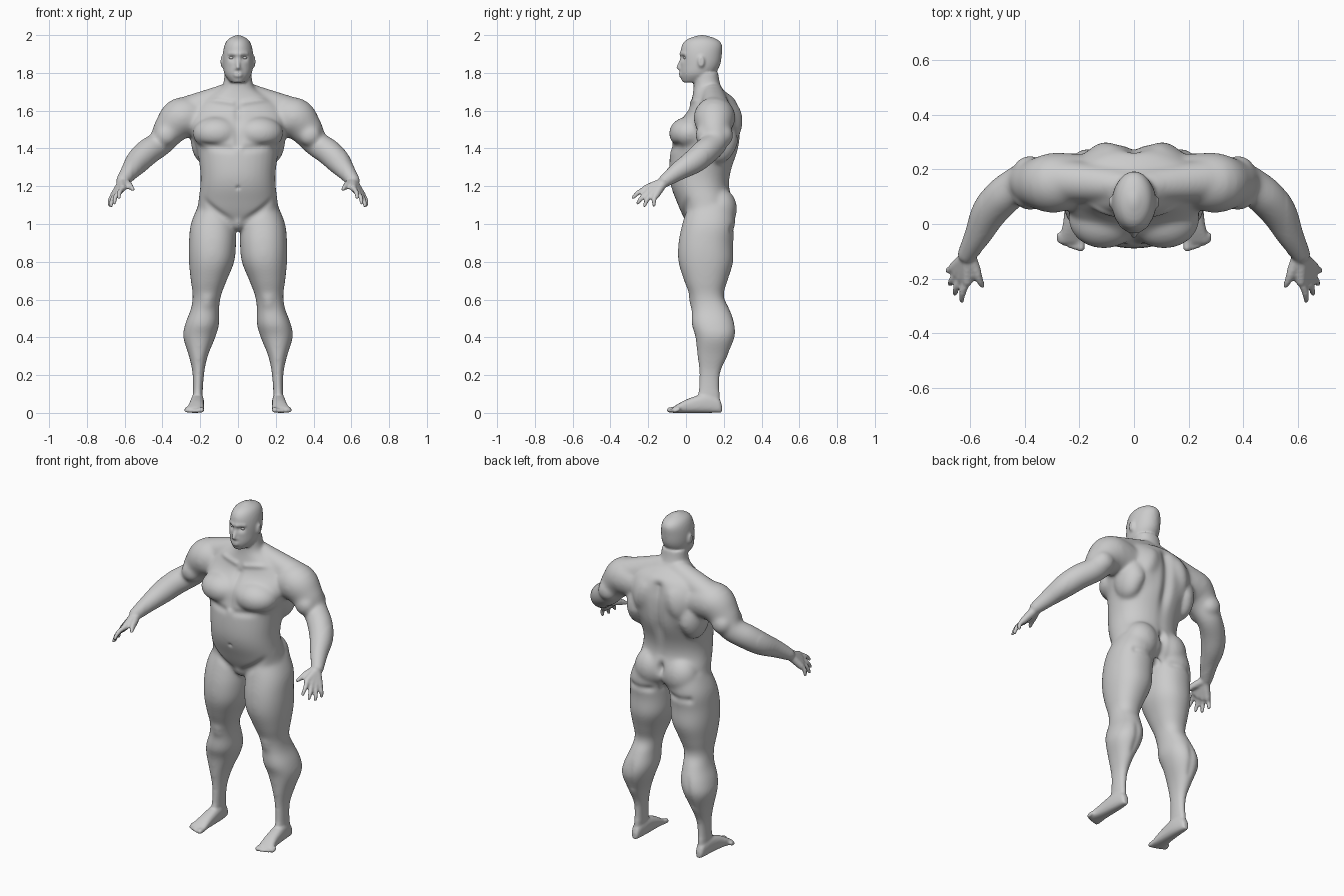
import bpy
import bmesh
import math
from mathutils import Vector, Matrix

VOXEL = 0.007
SIDES = 32

cube = bpy.data.objects.get("Cube")
if cube:
    bpy.data.objects.remove(cube, do_unlink=True)


def make_material(name, colour):
    material = bpy.data.materials.new(name)
    material.use_nodes = True
    material.diffuse_color = colour
    shader = material.node_tree.nodes["Principled BSDF"]
    shader.inputs["Base Color"].default_value = colour
    shader.inputs["Roughness"].default_value = 0.6
    return material


def spline(rows, steps=5):
    """Smoothly interpolate a short list of equal-length rows."""
    result = []
    last = len(rows) - 1
    for i in range(last):
        before, start = rows[max(i - 1, 0)], rows[i]
        end, after = rows[i + 1], rows[min(i + 2, last)]
        for step in range(steps):
            t = step / steps
            result.append([
                b + t * ((c - a) / 2 + t * ((2 * a - 5 * b + 4 * c - d) / 2
                         + t * (3 * b - a - 3 * c + d) / 2))
                for a, b, c, d in zip(before, start, end, after)])
    result.append(list(rows[last]))
    return result


def ring(centre, u, v, power=2.0):
    """Superellipse cross-section spanned by two half-axis vectors."""
    points = []
    for i in range(SIDES):
        angle = math.tau * i / SIDES
        c, s = math.cos(angle), math.sin(angle)
        c = math.copysign(abs(c) ** (2 / power), c)
        s = math.copysign(abs(s) ** (2 / power), s)
        points.append(centre + u * c + v * s)
    return points


def loft(bm, rings):
    """Skin a list of rings and close both ends."""
    loops = [[bm.verts.new(point) for point in points] for points in rings]
    for low, high in zip(loops, loops[1:]):
        for i in range(SIDES):
            j = (i + 1) % SIDES
            bm.faces.new((low[i], low[j], high[j], high[i]))
    bm.faces.new(reversed(loops[0]))
    bm.faces.new(loops[-1])


def upright(bm, rows, power):
    """Loft rows of height, inner side, outer side, front and back."""
    rings = []
    for z, inner, outer, front, back in spline(rows):
        centre = Vector(((inner + outer) / 2, (front + back) / 2, z))
        across = Vector(((outer - inner) / 2, 0, 0))
        deep = Vector((0, (back - front) / 2, 0))
        rings.append(ring(centre, across, deep, power))
    loft(bm, rings)


def symmetric(bm, rows, power=2.2):
    """Loft rows of height, half width, front and back."""
    upright(bm, [(z, -half, half, front, back) for z, half, front, back in rows], power)


def limb(bm, rows):
    """Round tube with domed ends through rows of x, y, z and radius."""
    path = [(Vector(row[:3]), row[3]) for row in spline(rows)]
    last = len(path) - 1
    rings = []
    for i, (point, radius) in enumerate(path):
        along = (path[min(i + 1, last)][0] - path[max(i - 1, 0)][0]).normalized()
        u = along.orthogonal() if i == 0 else u - along * u.dot(along)
        u = u.normalized()
        v = along.cross(u)
        dome = [step * math.pi / 7 for step in range(4)]
        angles = [-angle for angle in reversed(dome)] if i == 0 else dome if i == last else [0]
        for angle in angles:
            size = radius * math.cos(angle)
            rings.append(ring(point + along * radius * math.sin(angle), u * size, v * size))
    loft(bm, rings)


def ball(bm, centre, radii):
    shape = Matrix.Translation(centre) @ Matrix.Diagonal((*radii, 1))
    bmesh.ops.create_uvsphere(bm, u_segments=SIDES, v_segments=20, radius=1, matrix=shape)


def stroke(bm, start, end, radius, depth):
    """Raise or dent the skin softly along a line, on both sides."""
    origin, line = Vector(start), Vector(end) - Vector(start)
    for vert in bm.verts:
        offset = Vector((abs(vert.co.x), vert.co.y, vert.co.z)) - origin
        t = min(max(offset.dot(line) / line.length_squared, 0), 1)
        distance = (offset - line * t).length / radius
        if distance < 2.5:
            vert.co += vert.normal * depth * math.exp(-distance * distance)
    bm.normal_update()


def smooth(bm, verts, times):
    for _ in range(times):
        bmesh.ops.smooth_vert(bm, verts=verts, factor=0.5, use_axis_x=True,
                              use_axis_y=True, use_axis_z=True)


def add_object(name, bm, material):
    """Turn one modelled side into a mirrored, smooth-shaded object."""
    mesh = bpy.data.meshes.new(name)
    bmesh.ops.recalc_face_normals(bm, faces=bm.faces)
    bm.to_mesh(mesh)
    bm.free()
    mesh.materials.append(material)
    mesh.shade_smooth()
    obj = bpy.data.objects.new(name, mesh)
    bpy.context.scene.collection.objects.link(obj)
    mirror = obj.modifiers.new("both_sides", 'MIRROR')
    mirror.use_mirror_merge = False
    return obj


skin = make_material("grey skin", (0.6, 0.6, 0.6, 1))
bm = bmesh.new()

# Torso and neck
symmetric(bm, [(.98, .13, .02, .21), (1.05, .21, -.02, .25), (1.12, .21, -.05, .25),
               (1.2, .2, -.08, .23), (1.28, .2, -.09, .24), (1.4, .22, -.08, .28),
               (1.52, .26, -.05, .29), (1.6, .25, .01, .28), (1.66, .19, .03, .26),
               (1.72, .09, .04, .19), (1.8, .07, .04, .17)])

# Rounded muscles, each as a centre and radii
muscles = {"chest": ((.11, .02, 1.48), (.13, .11, .09)),
           "seat": ((.1, .18, 1.08), (.1, .09, .11)),
           "upper_back": ((.09, .2, 1.54), (.12, .09, .13)),
           "side_back": ((.18, .17, 1.45), (.07, .1, .13)),
           "groin": ((0, .05, 1.02), (.04, .06, .06)),
           "front_arm": ((.38, .1, 1.47), (.06, .05, .06)),
           "rear_arm": ((.38, .2, 1.47), (.06, .05, .06))}
for centre, radii in muscles.values():
    ball(bm, centre, radii)
limb(bm, [(.04, .14, 1.69, .06), (.26, .16, 1.6, .08)])

# Head, nose and ears
symmetric(bm, [(1.75, .04, -.02, .11), (1.79, .07, -.03, .15), (1.84, .08, -.03, .18),
               (1.9, .08, -.03, .19), (1.95, .07, -.02, .19), (1.98, .05, .01, .16),
               (2, .01, .07, .1)], power=2)
limb(bm, [(0, -.02, 1.88, .008), (0, -.04, 1.83, .012)])
ball(bm, (.01, -.03, 1.82), (.01, .01, .008))
ball(bm, (.08, .08, 1.86), (.017, .02, .033))

# Legs
upright(bm, [(.05, .19, .24, .06, .18), (.2, .18, .24, .07, .18), (.3, .16, .26, .06, .22),
             (.4, .12, .29, .05, .26), (.47, .1, .28, .03, .26), (.55, .1, .25, .03, .23),
             (.62, .09, .24, .02, .2), (.7, .06, .25, -.01, .22), (.8, .02, .26, -.04, .25),
             (.9, .01, .26, -.04, .25), (1, .01, .25, -.02, .26), (1.1, .01, .21, .01, .25)],
        power=2.2)

# Feet, lofted from heel to toes
rings = []
for y, inner, outer, top in spline([(.19, .2, .23, .04), (.17, .19, .24, .08),
                                    (.1, .18, .25, .1), (0, .18, .26, .07),
                                    (-.07, .18, .28, .03)]):
    centre = Vector(((inner + outer) / 2, y, top / 2))
    rings.append(ring(centre, Vector(((outer - inner) / 2, 0, 0)),
                      Vector((0, 0, top / 2)), power=2.6))
loft(bm, rings)
for toe in range(5):
    x, tip = .194 + .02 * toe, -.088 + .002 * toe * toe
    size = .011 if toe else .015
    limb(bm, [(x, -.04, .02, size), (x, tip, size, size)])

# Arms
limb(bm, [(.22, .16, 1.56, .1), (.3, .15, 1.56, .11), (.36, .15, 1.5, .09),
          (.41, .15, 1.43, .07), (.48, .1, 1.38, .07), (.53, .04, 1.33, .065),
          (.57, -.04, 1.28, .05), (.61, -.11, 1.23, .035)])

# Hands: palm bones and fingers spread along an arched row of knuckles, then the thumb
arch = Vector((.01, -.015, -.02))
for finger in range(4):
    t = finger / 3
    bend = arch * math.sin(math.pi * t)
    knuckle = Vector((.61, -.21, 1.19)).lerp(Vector((.66, -.16, 1.15)), t) + bend / 3
    tip = Vector((.63, -.28, 1.14)).lerp(Vector((.68, -.17, 1.1)), t) + bend
    middle = (knuckle + tip) / 2 + Vector((.006, -.004, .004))
    limb(bm, [(.61, -.12, 1.22, .026), (*knuckle, .019)])
    limb(bm, [(*knuckle, .014), (*middle, .013), (*tip, .01)])
limb(bm, [(.6, -.12, 1.22, .024), (.57, -.19, 1.2, .018), (.55, -.23, 1.18, .011)])

# Fuse the parts into one skin
body = add_object("body", bm, skin)
remesh = body.modifiers.new("fuse", 'REMESH')
remesh.mode = 'VOXEL'
remesh.voxel_size = VOXEL
depsgraph = bpy.context.evaluated_depsgraph_get()
fused = bpy.data.meshes.new_from_object(body.evaluated_get(depsgraph))
body.modifiers.clear()
body.data = fused
fused.materials.clear()
fused.materials.append(skin)

# Blend the muscles while keeping face, hands and feet crisp
bm = bmesh.new()
bm.from_mesh(fused)
smooth(bm, [v for v in bm.verts if abs(v.co.x) < .56 and .11 < v.co.z < 1.73], times=16)
smooth(bm, bm.verts, times=2)
bm.normal_update()

# Sculpted creases and ridges of the body: start, end, radius and depth
body_marks = {"spine": ((0, .27, 1.2), (0, .28, 1.62), .03, -.02),
              "seat_cleft": ((0, .27, 1.17), (0, .2, .98), .02, -.03),
              "breastbone": ((0, -.08, 1.42), (0, .01, 1.6), .02, -.01),
              "under_chest": ((.04, -.09, 1.4), (.19, -.05, 1.41), .02, -.01),
              "navel": ((0, -.09, 1.19), (0, -.08, 1.19), .01, -.01),
              "groin_fold": ((.19, -.01, 1.12), (.04, -.02, 1.01), .02, -.01),
              "collar_bone": ((.03, .03, 1.64), (.21, .06, 1.67), .015, .007),
              "shoulder_blade": ((.09, .29, 1.6), (.15, .28, 1.43), .04, .01),
              "under_seat": ((.04, .25, .97), (.19, .24, .97), .02, -.01),
              "kneecap": ((.16, .02, .6), (.16, .02, .58), .03, .008),
              "calf": ((.19, .27, .5), (.2, .24, .33), .02, -.006)}
for mark in body_marks.values():
    stroke(bm, *mark)

# Sculpted features of the face
face_marks = {"eye_socket": ((.03, -.02, 1.88), (.04, -.02, 1.88), .016, -.013),
              "brow": ((.01, -.03, 1.9), (.05, -.01, 1.9), .01, .007),
              "lips": ((0, -.03, 1.79), (.01, -.03, 1.79), .013, .011),
              "mouth": ((0, -.04, 1.79), (.02, -.04, 1.79), .005, -.006),
              "ear_hollow": ((.1, .08, 1.87), (.1, .08, 1.85), .009, -.007)}
for mark in face_marks.values():
    stroke(bm, *mark)
smooth(bm, bm.verts, times=1)
bm.to_mesh(fused)
bm.free()
fused.shade_smooth()

# Eyes
bm = bmesh.new()
ball(bm, (.034, 0, 1.88), (.014, .013, .009))
add_object("eyes", bm, skin)
